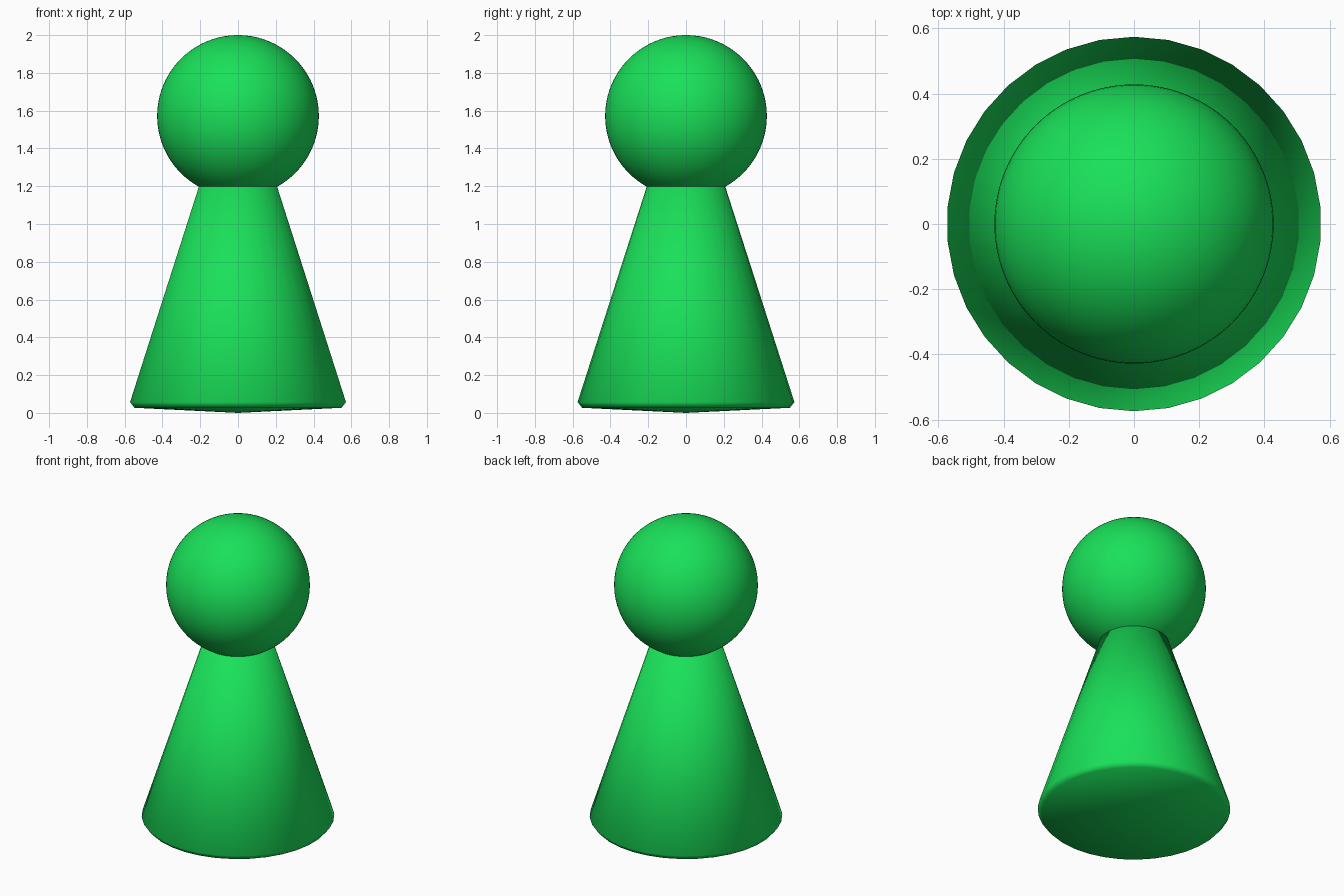
import bpy, bmesh, math
from mathutils import Matrix

if "Cube" in bpy.data.objects:
    bpy.data.objects.remove(bpy.data.objects["Cube"])

green = bpy.data.materials.new("green")
green.diffuse_color = (0.01, 0.75, 0.10, 1)
green.use_nodes = True
green.node_tree.nodes["Principled BSDF"].inputs["Base Color"].default_value = green.diffuse_color


def finish(name, bm):
    """Turn a bmesh into a smooth green object."""
    bmesh.ops.recalc_face_normals(bm, faces=bm.faces)
    for f in bm.faces:
        f.smooth = True
    me = bpy.data.meshes.new(name)
    bm.to_mesh(me)
    bm.free()
    me.materials.append(green)
    ob = bpy.data.objects.new(name, me)
    bpy.context.collection.objects.link(ob)
    return ob


# Tapered body: 34-sided lathe with a small chamfer and a shallow pointed underside
SIDES = 34
profile = [(0.55, 0.027), (0.574, 0.057), (0.204, 1.21)]
bm = bmesh.new()
rings = []
for r, z in profile:
    ring = []
    for i in range(SIDES):
        a = math.pi / 2 + 2 * math.pi * i / SIDES
        ring.append(bm.verts.new((r * math.cos(a), r * math.sin(a), z)))
    rings.append(ring)
tip = bm.verts.new((0, 0, 0))
for i in range(SIDES):
    j = (i + 1) % SIDES
    for low, high in zip(rings, rings[1:]):
        bm.faces.new((low[i], low[j], high[j], high[i]))
    bm.faces.new((tip, rings[0][j], rings[0][i]))
bm.faces.new(rings[-1])
finish("body", bm)

# Ball head
bm = bmesh.new()
bmesh.ops.create_uvsphere(bm, u_segments=96, v_segments=48, radius=0.428,
                          matrix=Matrix.Translation((0, 0, 1.572)))
finish("head", bm)
